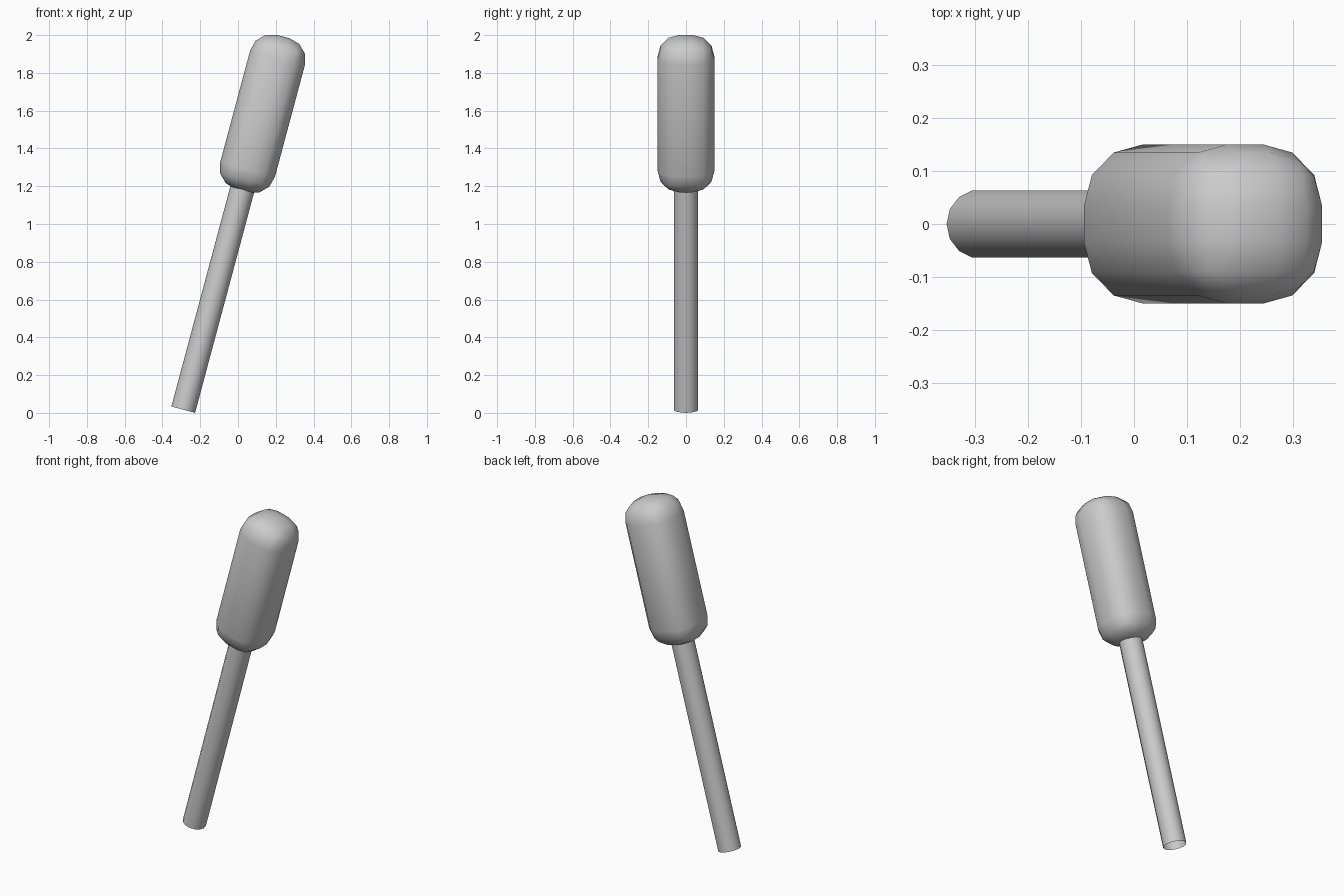
import bpy
import math
from mathutils import Vector

if "Cube" in bpy.data.objects:
    bpy.data.objects.remove(bpy.data.objects["Cube"])

TILT = math.radians(15)
AXIS = Vector((math.sin(TILT), 0, math.cos(TILT)))
BASE = Vector((-0.29, 0, 0.017))      # centre of the stick's lower end
STICK_LEN, HEAD_START, HEAD_LEN, HEAD_W = 1.22, 1.20, 0.845, 0.30


def along(d):
    return BASE + AXIS * d


# Thin 14-sided stick, open at the ends
bpy.ops.mesh.primitive_cylinder_add(vertices=14, radius=0.065, depth=STICK_LEN,
                                    end_fill_type='NOTHING')
stick = bpy.context.object
stick.name = "stick"
for v in stick.data.vertices:          # turn so a corner lies on the x axis
    v.co = Vector((v.co.y, -v.co.x, v.co.z))
stick.location = along(STICK_LEN / 2)
stick.rotation_euler = (0, TILT, 0)
bpy.ops.object.shade_smooth_by_angle(angle=math.radians(40))

# Rounded head: box with wide three-step bevels
bpy.ops.mesh.primitive_cube_add(size=1)
head = bpy.context.object
head.name = "head"
for v in head.data.vertices:
    v.co = Vector((v.co.x * HEAD_W, v.co.y * HEAD_W, v.co.z * HEAD_LEN))
head.location = along(HEAD_START + HEAD_LEN / 2)
head.rotation_euler = (0, TILT, 0)
bevel = head.modifiers.new("round_edges", 'BEVEL')
bevel.width = 0.116
bevel.segments = 3
bevel.limit_method = 'NONE'
bpy.ops.object.modifier_apply(modifier=bevel.name)
bpy.ops.object.shade_smooth()
